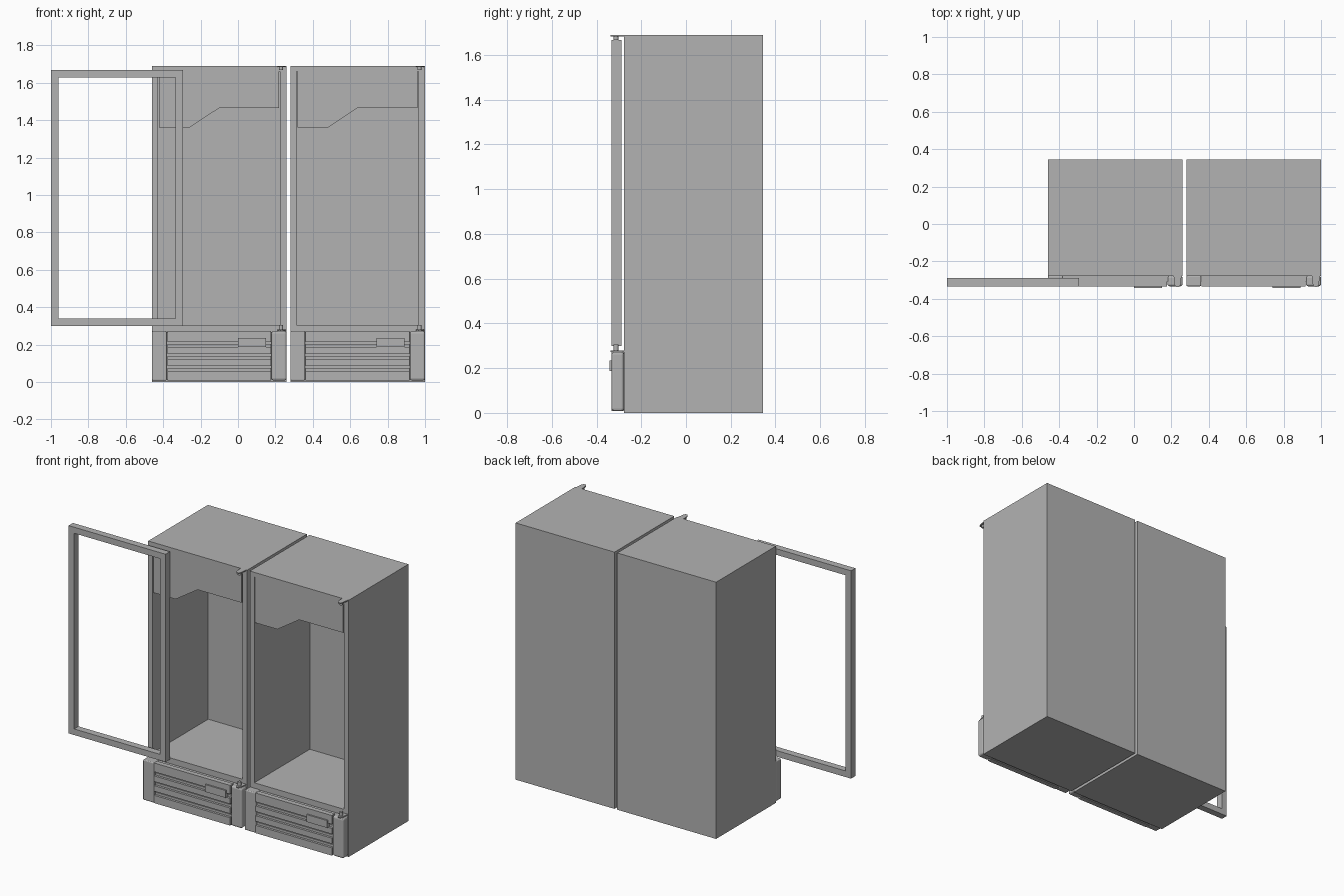
import bpy, bmesh
from mathutils import Vector

cube = bpy.data.objects.get("Cube")
if cube:
    bpy.data.objects.remove(cube, do_unlink=True)

metal = bpy.data.materials.new("grey metal")
GREY = (0.45, 0.45, 0.45, 1)
metal.use_nodes = True
metal.diffuse_color = GREY
metal.node_tree.nodes["Principled BSDF"].inputs["Base Color"].default_value = GREY

FRONT, BACK = -0.277, 0.344     # cabinet depth
FACE = -0.333                   # front of the door and lower panel
HEIGHT = 1.69


def finish(name, bm, bevel=0):
    bmesh.ops.recalc_face_normals(bm, faces=bm.faces)
    mesh = bpy.data.meshes.new(name)
    bm.to_mesh(mesh)
    bm.free()
    obj = bpy.data.objects.new(name, mesh)
    bpy.context.collection.objects.link(obj)
    mesh.materials.append(metal)
    if bevel:
        mod = obj.modifiers.new("rounded edges", 'BEVEL')
        mod.width, mod.segments = bevel, 3
    return obj


def add_box(bm, xs, ys, zs):
    verts = bmesh.ops.create_cube(bm, size=1)["verts"]
    for v in verts:
        v.co = Vector([r[0] if c < 0 else r[1] for c, r in zip(v.co, (xs, ys, zs))])


def box(name, xs, ys, zs, bevel=0):
    bm = bmesh.new()
    add_box(bm, xs, ys, zs)
    return finish(name, bm, bevel)


def prism(name, outline, axis, start, end):
    """Extrude a flat outline along y (axis 1) or z (axis 2)."""
    bm = bmesh.new()
    verts = []
    for p in outline:
        co = list(p)
        co.insert(axis, start)
        verts.append(bm.verts.new(co))
    face = bm.faces.new(verts)
    new = bmesh.ops.extrude_face_region(bm, geom=[face])["geom"]
    for v in new:
        if isinstance(v, bmesh.types.BMVert):
            v.co[axis] = end
    return finish(name, bm)


def pin(name, x, y, zs, radius):
    bm = bmesh.new()
    bmesh.ops.create_cone(bm, cap_ends=True, segments=20, radius1=radius,
                          radius2=radius, depth=zs[1] - zs[0])
    bmesh.ops.translate(bm, verts=bm.verts, vec=(x, y, sum(zs) / 2))
    obj = finish(name, bm)
    for p in obj.data.polygons:
        p.use_smooth = abs(p.normal.z) < 0.5
    return obj


def shell(name, xs, cavity_x, cavity_z, cavity_back):
    """Closed box with a cavity sunk into its front face."""
    bm = bmesh.new()
    add_box(bm, xs, (FRONT, BACK), (0, HEIGHT))
    bm.normal_update()
    front = min(bm.faces, key=lambda f: f.calc_center_median().y)
    mid = front.calc_center_median()
    bmesh.ops.inset_region(bm, faces=[front], thickness=0.02)
    for v in front.verts:
        v.co.x = cavity_x[v.co.x > mid.x]
        v.co.z = cavity_z[v.co.z > mid.z]
    inner = bmesh.ops.extrude_discrete_faces(bm, faces=[front])["faces"][0]
    for v in inner.verts:
        v.co.y = cavity_back
    return finish(name, bm)


def frame(name, xs, ys, zs, rim):
    """Rectangular frame with an open centre."""
    bm = bmesh.new()
    loops = []
    for r in (0, rim):
        x0, x1, z0, z1 = xs[0] + r, xs[1] - r, zs[0] + r, zs[1] - r
        loops.append([bm.verts.new((x, ys[0], z))
                      for x, z in ((x0, z0), (x1, z0), (x1, z1), (x0, z1))])
    outer, inner = loops
    faces = [bm.faces.new((outer[i], outer[i - 3], inner[i - 3], inner[i]))
             for i in range(4)]
    new = bmesh.ops.extrude_face_region(bm, geom=faces)["geom"]
    for v in new:
        if isinstance(v, bmesh.types.BMVert):
            v.co.y = ys[1]
    return finish(name, bm)


def build_cabinet(side, x):
    """One cabinet; x is its right-hand edge, 0.72 wide."""
    def n(part):
        return side + "_" + part

    shell(n("cabinet_body"), (x, x + 0.72), (x + 0.033, x + 0.685), (0.305, 1.66), 0.30)

    # header panel with a stepped lower edge
    a, b = x + 0.038, x + 0.68
    prism(n("header_panel"),
          [(a, 1.36), (x + 0.20, 1.36), (x + 0.36, 1.465), (b, 1.465), (b, 1.66), (a, 1.66)],
          1, FRONT, FRONT + 0.025)

    # lower panel: two end blocks and a slotted grille between them
    low, high = 0.008, 0.272
    box(n("panel_right_end"), (x, x + 0.079), (FACE, FRONT), (low, high), 0.006)
    box(n("panel_left_end"), (x + 0.639, x + 0.72), (FACE, FRONT), (low, high), 0.012)
    gx = (x + 0.082, x + 0.636)
    box(n("grille_backing"), (x + 0.07, x + 0.645), (-0.308, FRONT), (low + 0.005, high - 0.005))
    edges = [low, 0.059, 0.086, 0.123, 0.150, 0.187, 0.214, high]
    for i, (z0, z1) in enumerate(zip(edges[::2], edges[1::2])):
        box(n("grille_slat_%d" % (i + 1)), gx, (FACE, -0.30), (z0, z1))
    for i, (z0, z1) in enumerate(zip(edges[1:-1:2], edges[2:-1:2])):
        box(n("grille_louvre_%d" % (i + 1)), gx, (-0.318, -0.30), (z0, z0 + 0.015))
    box(n("control_plate"), (x + 0.46, x + 0.61), (-0.343, -0.31), (0.187, 0.235))

    # hinges: a tapered bracket and a pin at top and bottom
    hx, hy = x + 0.69, -0.313
    bracket = [(hx - 0.018, FRONT), (hx - 0.014, -0.325), (hx - 0.004, -0.338),
               (hx + 0.010, -0.338), (hx + 0.018, -0.325), (hx + 0.024, FRONT)]
    for level, z0, z1, p0, p1 in (("top", HEIGHT - 0.007, HEIGHT, 1.667, 1.684),
                                  ("bottom", 0.272, 0.28, 0.279, 0.305)):
        prism(n(level + "_hinge_bracket"), bracket, 2, z0, z1)
        pin(n(level + "_hinge_pin"), hx, hy, (p0, p1), 0.011)


build_cabinet("right", -0.46)
build_cabinet("left", 0.28)

# loose door frame standing in front of the right cabinet
frame("door_frame", (-1.0, -0.295), (FACE, -0.288), (0.30, 1.668), 0.04)
